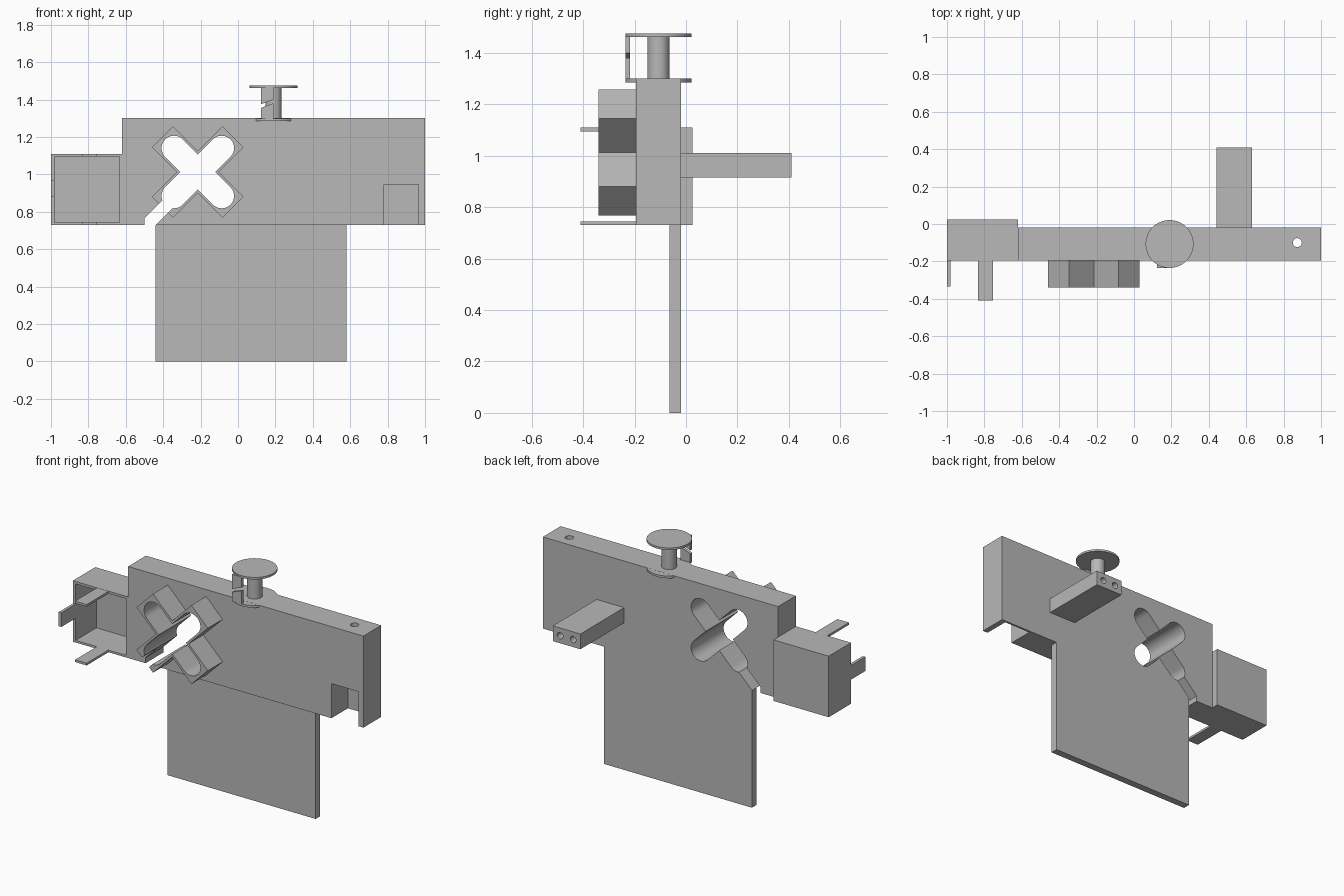
import bpy, bmesh, math
from mathutils import Matrix, Vector

cube = bpy.data.objects.get("Cube")
if cube:
    bpy.data.objects.remove(cube, do_unlink=True)

GREY = (0.48, 0.48, 0.48, 1)
mat = bpy.data.materials.new("plain grey")
mat.use_nodes = True
mat.diffuse_color = GREY
mat.node_tree.nodes["Principled BSDF"].inputs["Base Color"].default_value = GREY


def finish(name, bm):
    bmesh.ops.recalc_face_normals(bm, faces=bm.faces)
    me = bpy.data.meshes.new(name)
    bm.to_mesh(me)
    bm.free()
    me.materials.append(mat)
    ob = bpy.data.objects.new(name, me)
    bpy.context.scene.collection.objects.link(ob)
    return ob


def box(name, x0, x1, y0, y1, z0, z1):
    return prism(name, [(x0, z0), (x1, z0), (x1, z1), (x0, z1)], y0, y1)


def prism(name, outline, y0, y1):
    """Extrude an x-z outline along y."""
    bm = bmesh.new()
    face = bm.faces.new([bm.verts.new((x, y0, z)) for x, z in outline])
    ext = bmesh.ops.extrude_face_region(bm, geom=[face])
    verts = [v for v in ext["geom"] if isinstance(v, bmesh.types.BMVert)]
    bmesh.ops.translate(bm, verts=verts, vec=(0, y1 - y0, 0))
    return finish(name, bm)


def cylinder(name, center, radius, depth, along_y=False):
    bm = bmesh.new()
    m = Matrix.Translation(center)
    if along_y:
        m = m @ Matrix.Rotation(math.pi / 2, 4, "X")
    bmesh.ops.create_cone(bm, cap_ends=True, segments=48, radius1=radius,
                          radius2=radius, depth=depth, matrix=m)
    return finish(name, bm)


def cut(ob, cutters):
    """Subtract cutters and bake the result."""
    for c in cutters:
        c.hide_render = True
        mod = ob.modifiers.new("cut", "BOOLEAN")
        mod.operation, mod.solver, mod.object = "DIFFERENCE", "EXACT", c
    bpy.context.view_layer.update()
    dg = bpy.context.evaluated_depsgraph_get()
    me = bpy.data.meshes.new_from_object(ob.evaluated_get(dg))
    ob.modifiers.clear()
    ob.data = me
    for c in cutters:
        bpy.data.objects.remove(c, do_unlink=True)


# Cross-shaped guide, rotated 45 degrees
CX, CZ = -0.215, 1.0125
S = math.sqrt(0.5)


def diagonal(u, v):
    return CX + (u - v) * S, CZ + (u + v) * S


def slot(sign):
    r, reach = 0.066, 0.181
    pts = []
    for end in (0, 1):
        for i in range(25):
            a = math.pi * (end + i / 24) - math.pi / 2
            u = reach * (1 - 2 * end) + r * math.cos(a)
            v = r * math.sin(a)
            pts.append(diagonal(u, v) if sign > 0 else diagonal(-v, u))
    return prism("slot_cutter", pts, -0.5, 0.2)


def cross_cutters():
    channel = [(-0.5, 0.7), (-0.5, 0.765), (-0.36, 0.905), (-0.30, 0.87),
               (-0.44, 0.73), (-0.44, 0.7)]
    return [slot(1), slot(-1), prism("channel_cutter", channel, -0.5, 0.2)]


FRONT, BACK = -0.195, -0.02
L, H = 0.267, 0.08
corners = []
for k in range(4):
    for u, v in ((H, -H), (L, -H), (L, H)):
        for _ in range(k):
            u, v = -v, u
        corners.append(diagonal(u, v))
guide = prism("cross_guide", corners, -0.34, FRONT)
cut(guide, cross_cutters())

# Main body with notch and vertical pin hole
body = box("main_body", -0.62, 1.0, FRONT, BACK, 0.73, 1.3)
cut(body, cross_cutters() + [
    box("notch_cutter", 0.78, 0.965, -0.3, -0.033, 0.6, 0.945),
    cylinder("pin_hole_cutter", (0.873, -0.1, 1.15), 0.024, 0.5)])

# Lower plate
box("lower_plate", -0.44, 0.58, -0.065, BACK, 0, 0.73)

# Rear arm with two screw holes
arm = box("rear_arm", 0.44, 0.63, BACK, 0.41, 0.915, 1.01)
cut(arm, [cylinder("screw_cutter", (x, 0.4, 0.962), 0.02, 0.2, True)
          for x in (0.49, 0.58)])

# Open side housing with tabs
housing = box("side_housing", -1.0, -0.62, FRONT, 0.025, 0.73, 1.11)
cut(housing, [box("housing_cutter", -0.982, -0.633, -0.3, 0.01, 0.743, 1.095)])
for name, z in (("upper_tab", 1.095), ("lower_tab", 0.73)):
    box(name, -0.835, -0.755, -0.41, FRONT, z, z + 0.014)
box("side_tab", -1.0, -0.982, -0.335, FRONT, 0.88, 0.968)

# Spool: post, two flanges
SX, SY = 0.19, -0.107
cylinder("spool_post", (SX, SY, 1.38), 0.043, 0.17)
cylinder("spool_top_flange", (SX, SY, 1.468), 0.128, 0.013)
cylinder("spool_base_flange", (SX, SY, 1.2925), 0.128, 0.014)

# Split clip between the flanges
x0, x1 = 0.123, 0.19
prism("clip_lower", [(x0, 1.295), (x1, 1.295), (x1, 1.38), (x0, 1.355)], -0.235, -0.217)
prism("clip_upper", [(x0, 1.375), (x1, 1.4), (x1, 1.465), (x0, 1.465)], -0.235, -0.217)

# Smooth round walls, keep edges sharp
for ob in bpy.context.scene.objects:
    if ob.type == "MESH":
        bpy.ops.object.select_all(action="DESELECT")
        ob.select_set(True)
        bpy.context.view_layer.objects.active = ob
        bpy.ops.object.shade_smooth_by_angle(angle=math.radians(30))
